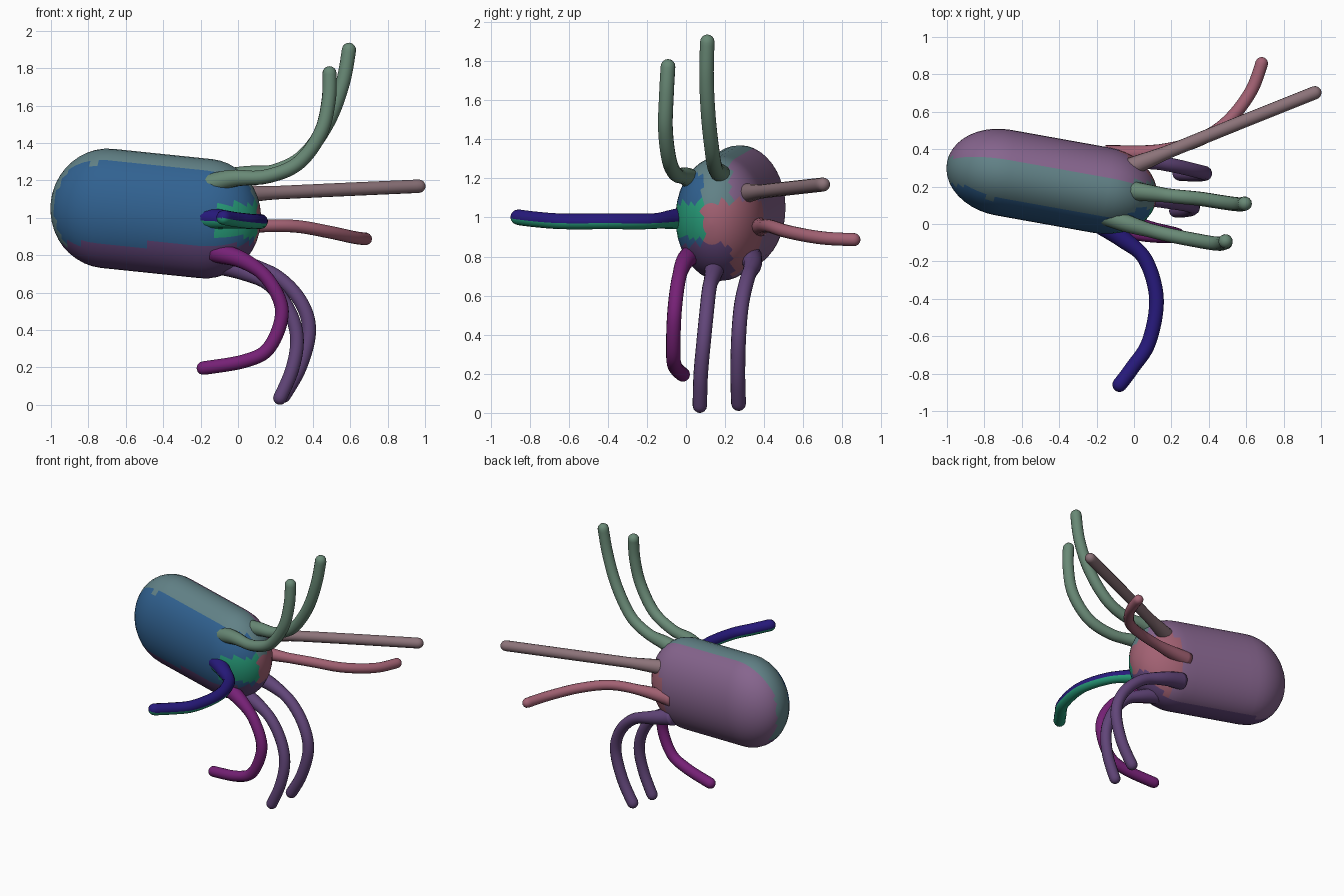
import bpy, bmesh, math
from mathutils import Vector

if "Cube" in bpy.data.objects:
    bpy.data.objects.remove(bpy.data.objects["Cube"])


def material(name, rgb):
    m = bpy.data.materials.new(name)
    m.diffuse_color = (*rgb, 1)
    m.use_nodes = True
    m.node_tree.nodes["Principled BSDF"].inputs["Base Color"].default_value = m.diffuse_color
    return m


TEAL = material("teal_grey", (0.12, 0.22, 0.24))
BLUE = material("blue", (0.03, 0.12, 0.28))
NAVY = material("navy", (0.02, 0.01, 0.20))
GREEN = material("green", (0.02, 0.33, 0.19))
PURPLE = material("purple", (0.12, 0.06, 0.19))
MAUVE = material("mauve", (0.24, 0.13, 0.27))
PINK = material("pink", (0.36, 0.12, 0.17))
DUSK = material("dusky_pink", (0.26, 0.17, 0.19))
SAGE = material("sage", (0.14, 0.25, 0.18))
MAGENTA = material("magenta", (0.18, 0.015, 0.18))


def finish(bm, name, mats, pick):
    """Turn a bmesh into a smooth object, choosing a material per face."""
    bm.normal_update()
    bmesh.ops.recalc_face_normals(bm, faces=bm.faces[:])
    for f in bm.faces:
        f.smooth = True
        f.material_index = pick(f)
    me = bpy.data.meshes.new(name)
    bm.to_mesh(me)
    bm.free()
    for m in mats:
        me.materials.append(m)
    ob = bpy.data.objects.new(name, me)
    bpy.context.collection.objects.link(ob)
    return ob


def loft(bm, rings):
    """Skin equal-sized rings and cap both ends."""
    rows = [[bm.verts.new(p) for p in r] for r in rings]
    n = len(rows[0])
    for a, b in zip(rows, rows[1:]):
        for i in range(n):
            j = (i + 1) % n
            bm.faces.new((a[i], a[j], b[j], b[i]))
    bm.faces.new(rows[0])
    bm.faces.new(rows[-1])


# Body: oval capsule, tilted slightly down and toward the front
def body():
    left, right = Vector((-0.70, 0.275, 1.05)), Vector((-0.17, 0.18, 0.995))
    axis = (right - left).normalized()
    prof = []                                   # (centre, radius factor)
    for k in range(11):
        a = math.radians(-88 + 8.8 * k)
        prof.append((left + axis * 0.305 * math.sin(a), math.cos(a)))
    for k in range(1, 8):
        prof.append((left.lerp(right, k / 8), 1))
    for k in range(11):
        a = math.radians(8.8 * k)
        prof.append((right + axis * 0.295 * math.sin(a), math.cos(a)))
    side = axis.cross(Vector((0, 0, 1))).normalized()
    up = side.cross(axis)
    rings = [[c + side * 0.232 * f * math.cos(t) + up * 0.32 * f * math.sin(t)
              for t in (math.tau * i / 40 for i in range(40))] for c, f in prof]
    bm = bmesh.new()
    loft(bm, rings)

    def pick(f):
        c, n = f.calc_center_median(), f.normal
        if c.x > -0.12 and -0.1 < c.z - 1.0 < 0.08 and n.y < -0.1 and n.x < 0.9:
            return 3
        if n.y > 0.35:
            return 4 if c.x < -0.1 or c.z > 1.1 else 5
        if c.z < 0.86:
            return 2
        if n.y < -0.45 and n.z < 0.65:
            return 1
        if c.x > 0.0 and c.z < 1.08:
            return 5
        return 0
    finish(bm, "body", [TEAL, BLUE, PURPLE, GREEN, MAUVE, PINK], pick)


# Tentacle: smooth tube through points, flared at the root, rounded at the tip
def tentacle(name, pts, r, mat, under=None, sides=14):
    P = [Vector(p) for p in pts]
    P = [2 * P[0] - P[1]] + P + [2 * P[-1] - P[-2]]
    path = []
    for i in range(1, len(P) - 2):
        a, b, c, d = P[i - 1:i + 3]
        for k in range(8):
            t = k / 8
            path.append(0.5 * (2 * b + (c - a) * t + (2 * a - 5 * b + 4 * c - d) * t * t
                               + (3 * b - a - 3 * c + d) * t ** 3))
    tip = P[-2]
    out = (P[-2] - P[-3]).normalized()
    path = [p for p in path if (p - tip).length > r * 1.1]
    path += [tip - out * r * (1 - math.sin(math.radians(a))) for a in (0, 25, 45, 65, 82)]
    rings, nrm = [], None
    for i, p in enumerate(path):
        tan = (path[min(i + 1, len(path) - 1)] - path[max(i - 1, 0)]).normalized()
        if nrm is None:
            nrm = tan.orthogonal()
        nrm = (nrm - tan * nrm.dot(tan)).normalized()
        bi = tan.cross(nrm)
        s = max(0, (p - path[0]).length)
        rad = r * (1 + 0.55 * max(0, 1 - s / 0.28))
        d = (tip - p).length
        if d < r * 1.02:
            rad = math.sqrt(max(1e-6, r * r - max(0, r - d) ** 2))
        rings.append([p + rad * (nrm * math.cos(t) + bi * math.sin(t))
                      for t in (math.tau * k / sides for k in range(sides))])
    bm = bmesh.new()
    loft(bm, rings)
    finish(bm, name, [mat, under or mat], lambda f: 1 if f.normal.z < -0.05 else 0)


body()
tentacle("upper_back_tentacle", [(-0.1, 0.19, 1.2), (0.05, 0.17, 1.23), (0.2, 0.15, 1.25), (0.35, 0.135, 1.33),
         (0.48, 0.115, 1.51), (0.56, 0.105, 1.72), (0.6, 0.11, 1.935)], 0.038, SAGE)
tentacle("upper_front_tentacle", [(-0.18, 0.06, 1.17), (-0.03, 0.0, 1.21), (0.15, -0.05, 1.22), (0.32, -0.085, 1.29),
         (0.44, -0.105, 1.45), (0.485, -0.1, 1.63), (0.49, -0.09, 1.81)], 0.038, SAGE)
tentacle("straight_tentacle", [(-0.08, 0.28, 1.12), (0.12, 0.36, 1.13), (0.55, 0.535, 1.15), (1.0, 0.715, 1.17)],
         0.036, DUSK)
tentacle("rear_tentacle", [(-0.15, 0.37, 0.95), (0.08, 0.385, 0.955), (0.3, 0.43, 0.955), (0.48, 0.53, 0.925),
         (0.62, 0.7, 0.895), (0.695, 0.89, 0.885)], 0.034, PINK)
tentacle("front_tentacle", [(-0.2, 0.02, 1.0), (-0.06, -0.08, 0.99), (0.06, -0.19, 0.98), (0.12, -0.4, 0.98),
         (0.08, -0.63, 0.98), (-0.01, -0.77, 0.99), (-0.1, -0.89, 1.005)], 0.04, NAVY, GREEN)
tentacle("lower_front_tentacle", [(-0.13, 0.04, 0.82), (0.03, -0.01, 0.77), (0.16, -0.04, 0.67), (0.235, -0.06, 0.5),
         (0.17, -0.065, 0.31), (0.04, -0.055, 0.235), (-0.22, -0.01, 0.19)], 0.037, MAGENTA)
tentacle("lower_middle_tentacle", [(-0.13, 0.15, 0.76), (0.03, 0.14, 0.71), (0.17, 0.12, 0.64), (0.27, 0.105, 0.51),
         (0.315, 0.09, 0.36), (0.29, 0.075, 0.19), (0.21, 0.07, 0.003)], 0.037, PURPLE)
tentacle("lower_back_tentacle", [(-0.13, 0.33, 0.8), (0.03, 0.34, 0.755), (0.2, 0.315, 0.69), (0.33, 0.285, 0.56),
         (0.38, 0.27, 0.4), (0.33, 0.265, 0.2), (0.225, 0.27, 0.015)], 0.038, PURPLE)
